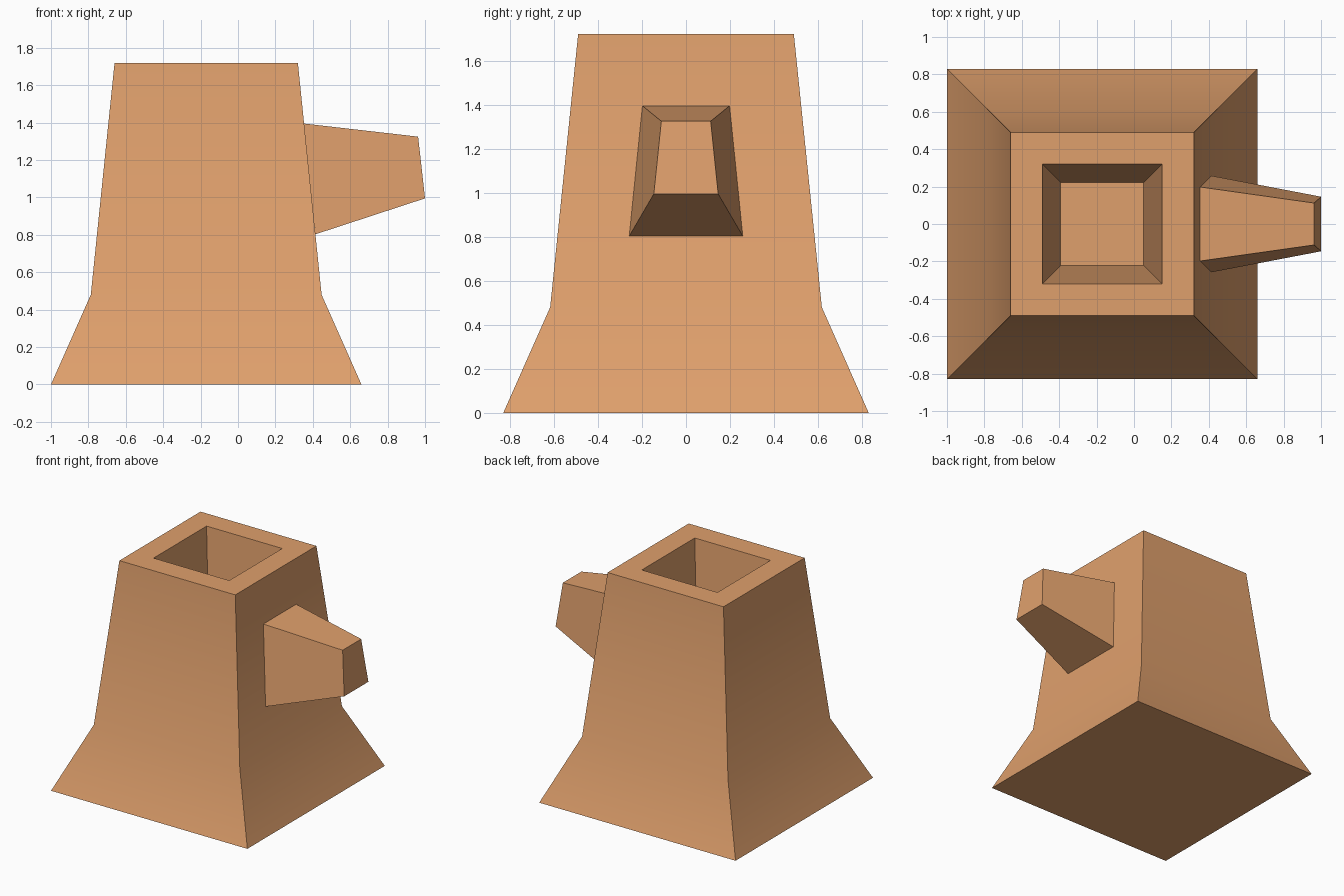
import bpy
import bmesh
import math

cube = bpy.data.objects.get("Cube")
if cube:
    bpy.data.objects.remove(cube, do_unlink=True)

# Single clay colour
CLAY = (0.74, 0.35, 0.15, 1.0)
clay = bpy.data.materials.new("clay_orange")
clay.use_nodes = True
clay.diffuse_color = CLAY
clay.node_tree.nodes["Principled BSDF"].inputs["Base Color"].default_value = CLAY


def loft(name, rings, cap_start=True):
    """Join four-cornered rings into a skin, capped at the ends."""
    bm = bmesh.new()
    loops = [[bm.verts.new(p) for p in ring] for ring in rings]
    for a, b in zip(loops, loops[1:]):
        for i in range(4):
            j = (i + 1) % 4
            bm.faces.new((a[i], a[j], b[j], b[i]))
    if cap_start:
        bm.faces.new(loops[0][::-1])
    bm.faces.new(loops[-1])
    mesh = bpy.data.meshes.new(name)
    bm.to_mesh(mesh)
    bm.free()
    mesh.materials.append(clay)
    obj = bpy.data.objects.new(name, mesh)
    bpy.context.collection.objects.link(obj)
    bpy.ops.object.select_all(action="DESELECT")
    obj.select_set(True)
    bpy.context.view_layer.objects.active = obj
    bpy.ops.object.shade_smooth_by_angle(angle=math.radians(30))
    return obj


# Flared square body with a tapering well sunk into its top
CENTRE_X = -0.17


def square(half, z):
    return [(CENTRE_X + sx * half, sy * half, z)
            for sx, sy in ((-1, -1), (1, -1), (1, 1), (-1, 1))]


profile = [(0.83, 0.0), (0.617, 0.48), (0.49, 1.72), (0.32, 1.72), (0.222, 0.52)]
loft("body", [square(half, z) for half, z in profile])


# Tapered side handle, starting on the sloping side of the body
def handle_ring(top, bottom):
    (tx, tz, th), (bx, bz, bh) = top, bottom
    return [(bx, -bh, bz), (bx, bh, bz), (tx, th, tz), (tx, -th, tz)]


loft("handle", [
    handle_ring((0.353, 1.395, 0.198), (0.414, 0.803, 0.258)),
    handle_ring((0.963, 1.325, 0.112), (1.0, 0.995, 0.146)),
], cap_start=False)
